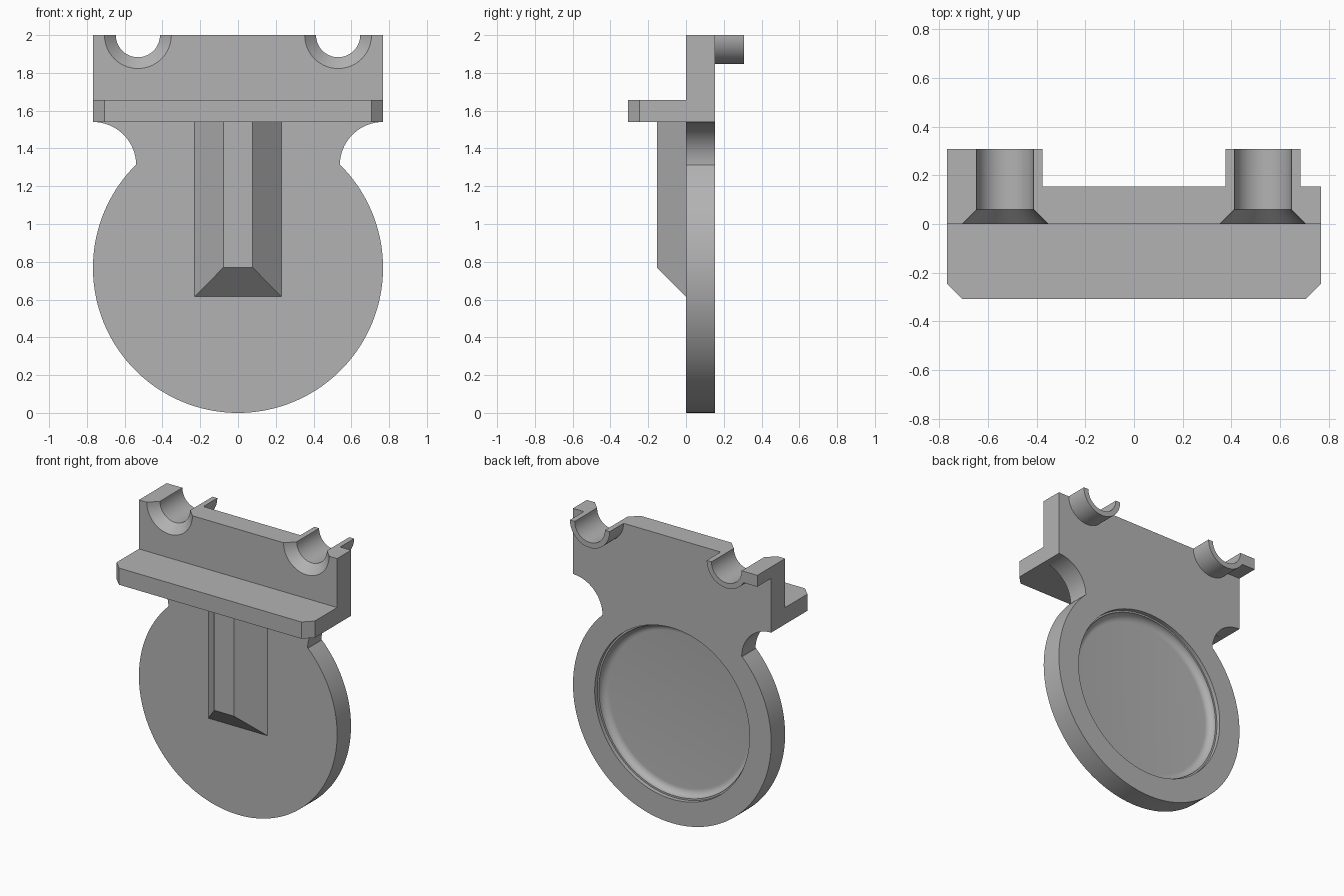
import bpy, bmesh
from math import sin, cos, pi, radians, sqrt

cube = bpy.data.objects.get("Cube")
if cube:
    bpy.data.objects.remove(cube)

grey = bpy.data.materials.new("plain grey")
grey.use_nodes = True
COLOUR = (0.45, 0.45, 0.45, 1)
grey.diffuse_color = COLOUR
grey.node_tree.nodes["Principled BSDF"].inputs["Base Color"].default_value = COLOUR

R = 0.768        # disc radius and half width of the plate
T = 0.154        # plate thickness
SHELF_Z = 1.54   # underside of the shelf
HOLE_X = 0.53    # socket position


def finish(name, bm):
    bmesh.ops.recalc_face_normals(bm, faces=bm.faces)
    mesh = bpy.data.meshes.new(name)
    bm.to_mesh(mesh)
    bm.free()
    mesh.materials.append(grey)
    obj = bpy.data.objects.new(name, mesh)
    bpy.context.collection.objects.link(obj)
    return obj


def loft(name, rings):
    """Skin a row of equal point rings and cap both ends."""
    bm = bmesh.new()
    rows = [[bm.verts.new(p) for p in ring] for ring in rings]
    n = len(rows[0])
    for a, b in zip(rows, rows[1:]):
        for i in range(n):
            j = (i + 1) % n
            bm.faces.new((a[i], a[j], b[j], b[i]))
    bm.faces.new(rows[0])
    bm.faces.new(rows[-1])
    return finish(name, bm)


def prism(name, outline, y0, y1):
    return loft(name, [[(x, y, z) for x, z in outline] for y in (y0, y1)])


def lathe_y(name, profile, cx, cz, n):
    """Turn (y, radius) pairs about an axis along y."""
    return loft(name, [[(cx + r * cos(2 * pi * i / n), y, cz + r * sin(2 * pi * i / n))
                        for i in range(n)] for y, r in profile])


def arc(cx, cz, r, a0, a1, n):
    angles = [radians(a0 + (a1 - a0) * i / n) for i in range(n + 1)]
    return [(cx + r * cos(a), cz + r * sin(a)) for a in angles]


def cut(obj, cutter):
    cutter.hide_render = True
    cutter.hide_set(True)
    mod = obj.modifiers.new("cut", "BOOLEAN")
    mod.operation = "DIFFERENCE"
    mod.solver = "EXACT"
    mod.object = cutter


def smooth(obj):
    bpy.ops.object.select_all(action="DESELECT")
    obj.select_set(True)
    bpy.context.view_layer.objects.active = obj
    bpy.ops.object.shade_smooth_by_angle(angle=radians(25))


# Back plate: disc, concave necks and upper rectangle in one outline
neck_z = R + R * sin(pi / 4)
half = arc(0, R, R, -90, 45, 54)
half += arc(R, neck_z, SHELF_Z - neck_z, 180, 90, 20)
half.append((R, 2))
outline = half + [(-x, z) for x, z in reversed(half[1:])]
plate = prism("back_plate", outline, 0, T)

# Round recess in the back, with a rounded floor edge
floor_y, rim = 0.077, 0.6
recess = [(T + 0.1, rim), (0.125, rim)]
recess += [(0.125 - 0.048 * sin(a), rim - 0.012 - 0.05 * (1 - cos(a)))
           for a in (pi / 2 * i / 8 for i in range(9))]
cut(plate, lathe_y("recess_cutter", recess, 0, R, 128))

# Countersunk holes, open at the top edge
for side, cx in (("left", HOLE_X), ("right", -HOLE_X)):
    sink = [(-0.06, 0.237), (0.06, 0.117), (T + 0.1, 0.117)]
    cut(plate, lathe_y(side + "_hole_cutter", sink, cx, 2, 64))

# Apply the cuts
bpy.context.view_layer.update()
evaluated = plate.evaluated_get(bpy.context.evaluated_depsgraph_get())
mesh = bpy.data.meshes.new_from_object(evaluated)
plate.modifiers.clear()
plate.data = mesh
for obj in [o for o in bpy.data.objects if o.name.endswith("_cutter")]:
    bpy.data.objects.remove(obj)
smooth(plate)

# Half-round sockets behind the holes
inner, outer = 0.117, T
left = arc(HOLE_X, 2, inner, 0, -180, 32) + arc(HOLE_X, 2, outer, 180, 360, 32)
smooth(prism("left_socket", left, T, 2 * T))

# The right socket has a short block out to the plate's edge
block_z = 1.92
right = arc(-HOLE_X, 2, inner, 0, -180, 32)
right += [(-R, 2), (-R, block_z), (-HOLE_X - sqrt(outer ** 2 - (2 - block_z) ** 2), block_z)]
right += [p for p in arc(-HOLE_X, 2, outer, 180, 360, 32)
          if p[0] > -HOLE_X or p[1] < block_z - 0.002]
smooth(prism("right_socket", right, T, 2 * T))

# Shelf with clipped front corners
c = 0.061
shelf = [(-R, 0), (-R, c - 2 * T), (c - R, -2 * T), (R - c, -2 * T), (R, c - 2 * T), (R, 0)]
loft("shelf", [[(x, y, z) for x, y in shelf] for z in (SHELF_Z, 1.657)])

# Tapered rib under the shelf
loft("rib", [[(-w, y, SHELF_Z), (w, y, SHELF_Z), (w, y, z), (-w, y, z)]
             for w, y, z in ((0.23, 0, 0.615), (0.077, -T, 0.77))])
